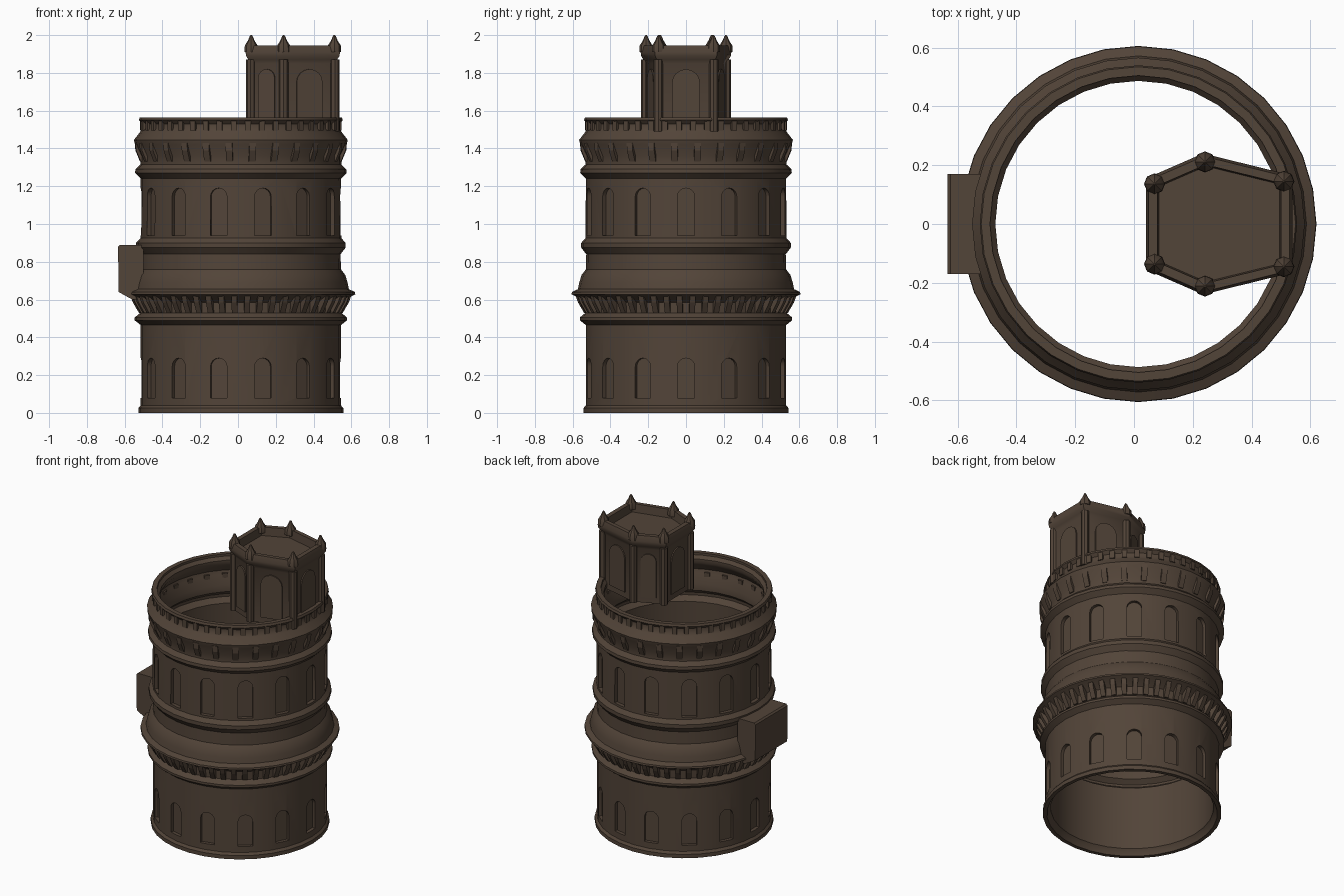
import bpy, bmesh
from math import sin, cos, pi, radians
from mathutils import Matrix, Vector

if "Cube" in bpy.data.objects:
    bpy.data.objects.remove(bpy.data.objects["Cube"])

CX = 0.015          # tower axis
SIDES = 32

stone = bpy.data.materials.new("dark_stone")
stone.diffuse_color = (0.085, 0.058, 0.04, 1)
stone.use_nodes = True
stone.node_tree.nodes["Principled BSDF"].inputs["Base Color"].default_value = stone.diffuse_color


def finish(bm, name, smooth=True):
    bmesh.ops.recalc_face_normals(bm, faces=bm.faces[:])
    me = bpy.data.meshes.new(name)
    bm.to_mesh(me)
    bm.free()
    ob = bpy.data.objects.new(name, me)
    bpy.context.collection.objects.link(ob)
    me.materials.append(stone)
    if smooth:
        shade(ob)
    return ob


def shade(ob):
    bpy.ops.object.select_all(action='DESELECT')
    ob.select_set(True)
    bpy.context.view_layer.objects.active = ob
    bpy.ops.object.shade_smooth_by_angle(angle=radians(35))


def loft(bm, rings, cap=True, loop=False):
    """Skin a list of closed rings."""
    vs = [[bm.verts.new(p) for p in r] for r in rings]
    n = len(vs[0])
    pairs = list(zip(vs, vs[1:])) + ([(vs[-1], vs[0])] if loop else [])
    for a, b in pairs:
        for i in range(n):
            bm.faces.new((a[i], a[(i + 1) % n], b[(i + 1) % n], b[i]))
    if cap and not loop:
        bm.faces.new(vs[0][::-1])
        bm.faces.new(vs[-1])


def circle(r, z, n=SIDES):
    return [(CX + r * cos(2 * pi * i / n), r * sin(2 * pi * i / n), z) for i in range(n)]


def around(angle):
    return Matrix.Translation((CX, 0, 0)) @ Matrix.Rotation(angle, 4, 'Z')


def arch(w, z0, z1):
    """Round-headed outline as (y, z) points."""
    r = w / 2
    return [(-r, z0), (r, z0)] + [(r * cos(pi * k / 8), z1 - r + r * sin(pi * k / 8)) for k in range(9)]


def niche_cutters(bm, count, w, z0, z1, r0, r1):
    for i in range(count):
        m = around(2 * pi * (i + 0.5) / count - pi / 2)
        loft(bm, [[m @ Vector((r, y, z)) for y, z in arch(w, z0, z1)] for r in (r0, r1)])


def corbels(name, count, w, profile):
    """Ring of brackets from a radial (r, z) profile."""
    bm = bmesh.new()
    for i in range(count):
        m = around(2 * pi * (i + 0.5) / count)
        loft(bm, [[m @ Vector((r, y, z)) for r, z in profile] for y in (-w / 2, w / 2)])
    return finish(bm, name, False)


# Drum: hollow revolved wall with its mouldings
outer = [(.543, 0), (.543, .025), (.53, .04), (.53, .465), (.562, .49), (.562, .505), (.532, .53),
         (.535, .585), (.57, .61), (.606, .628), (.604, .64), (.572, .655), (.565, .69), (.553, .73),
         (.53, .76), (.528, .84), (.555, .875), (.555, .9), (.532, .925), (.53, 1.24), (.56, 1.27),
         (.558, 1.29), (.532, 1.315), (.532, 1.36), (.56, 1.42), (.566, 1.445), (.535, 1.485),
         (.522, 1.505), (.522, 1.53), (.54, 1.55), (.535, 1.565)]
inner = [(r - .035, z) for r, z in outer[::-1]]
inner[-1] = (.518, 0)
inner[0] = (.505, 1.565)
bm = bmesh.new()
loft(bm, [circle(r, z) for r, z in outer + inner], loop=True)
drum = finish(bm, "drum_wall", False)

# Arched niches cut into the two storeys
bm = bmesh.new()
niche_cutters(bm, 14, .09, .08, .29, .506, .65)
niche_cutters(bm, 14, .09, .94, 1.19, .506, .65)
cutter = finish(bm, "niche_cutter", False)
cutter.hide_render = True
mod = drum.modifiers.new("niches", 'BOOLEAN')
mod.operation = 'DIFFERENCE'
mod.solver = 'EXACT'
mod.object = cutter
bpy.ops.object.select_all(action='DESELECT')
bpy.context.view_layer.objects.active = drum
drum.select_set(True)
bpy.ops.object.modifier_apply(modifier=mod.name)
bpy.data.objects.remove(cutter)
shade(drum)

# Bracket rows under the cornices and the rim
corbels("gallery_corbels", 52, .03, [(.515, .53), (.54, .53), (.572, .585), (.585, .622), (.515, .622)])
corbels("cornice_corbels", 28, .035, [(.515, 1.33), (.535, 1.33), (.56, 1.39), (.563, 1.43), (.515, 1.43)])
corbels("rim_dentils", 44, .03, [(.51, 1.495), (.534, 1.495), (.534, 1.55), (.51, 1.55)])

# Balcony box on the left side
bm = bmesh.new()
side = [(-.5, .595), (-.56, .6), (-.632, .64), (-.635, .88), (-.625, .89), (-.5, .89)]
loft(bm, [[(x, y, z) for x, z in side] for y in (-.17, .17)])
finish(bm, "balcony_box", False)

# Hexagonal turret at the rim
HEX = [(.04, .155), (.235, .24), (.54, .165), (.54, -.165), (.235, -.24), (.04, -.155)]


def hexa(s, z):
    return [(.29 + (x - .29) * s, y * s, z) for x, y in HEX]


bm = bmesh.new()
loft(bm, [hexa(s, z) for s, z in [(.9, 1.49), (.9, 1.85), (.94, 1.87), (.99, 1.89), (1, 1.91),
                                  (.96, 1.945), (.84, 1.945), (.82, 1.89)]])
finish(bm, "turret")

# Turret corner pilasters and finials
bm = bmesh.new()
for x, y, z in hexa(.89, 1.68):
    bmesh.ops.create_cone(bm, cap_ends=True, segments=8, radius1=.025, radius2=.025, depth=.38,
                          matrix=Matrix.Translation((x, y, z)))
finish(bm, "turret_pilasters")
bm = bmesh.new()
for x, y, _ in hexa(.88, 0):
    loft(bm, [[(x + r * cos(k * pi / 4), y + r * sin(k * pi / 4), z) for k in range(8)]
              for r, z in [(.036, 1.91), (.034, 1.945), (.018, 1.97), (.008, 1.994), (.003, 2)]])
finish(bm, "turret_finials")

# Raised arched panels on the turret faces
bm = bmesh.new()
ring = [Vector(p) for p in hexa(.9, 0)]
for a, b in zip(ring, ring[1:] + ring[:1]):
    mid, d = (a + b) / 2, (b - a).normalized()
    n = Vector((d.y, -d.x, 0))
    n = n if n.dot(mid - Vector((.29, 0, 0))) > 0 else -n
    w = (b - a).length * .5
    loft(bm, [[mid + n * o + d * y + Vector((0, 0, z)) for y, z in arch(w, 1.53, 1.82)]
              for o in (-.01, .008)])
finish(bm, "turret_panels", False)
